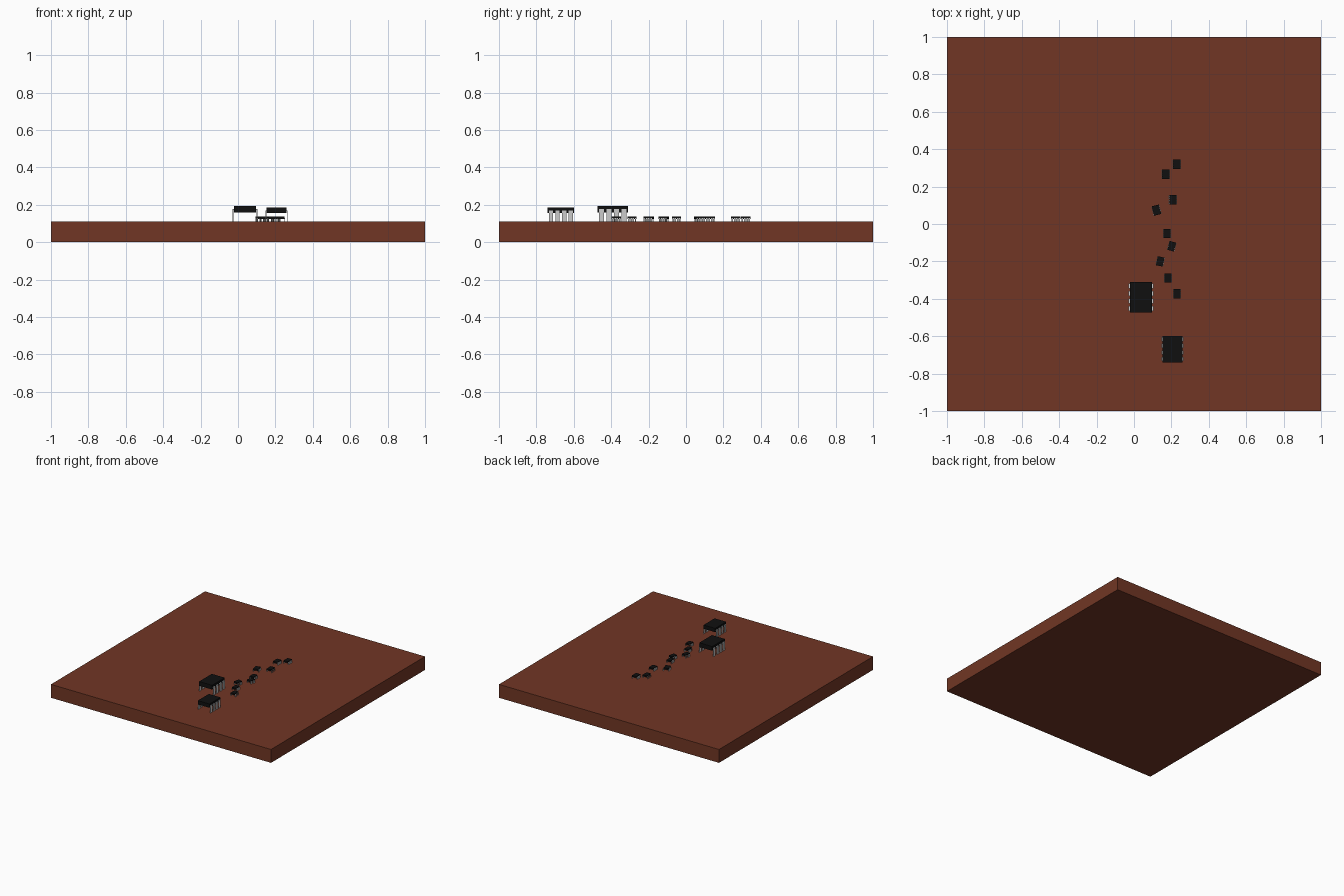
import bpy, bmesh, math
from mathutils import Matrix, Vector

if "Cube" in bpy.data.objects:
    bpy.data.objects.remove(bpy.data.objects["Cube"])


def material(name, rgb):
    m = bpy.data.materials.new(name)
    m.diffuse_color = (*rgb, 1)
    m.use_nodes = True
    m.node_tree.nodes["Principled BSDF"].inputs["Base Color"].default_value = m.diffuse_color
    return m


BROWN = material("board brown", (0.165, 0.037, 0.018))
BLACK = material("chip black", (0.005, 0.005, 0.005))
SILVER = material("pin silver", (0.60, 0.60, 0.60))
TOP = 0.11  # upper surface of the board


def boxes(name, spans, mat, loc=(0, 0, 0), angle=0):
    """One object made of axis-aligned boxes given as (low corner, high corner)."""
    bm = bmesh.new()
    for lo, hi in spans:
        lo, hi = Vector(lo), Vector(hi)
        mtx = Matrix.Translation((lo + hi) / 2) @ Matrix.Diagonal((*(hi - lo), 1))
        bmesh.ops.create_cube(bm, size=1, matrix=mtx)
    me = bpy.data.meshes.new(name)
    bm.to_mesh(me)
    bm.free()
    me.materials.append(mat)
    ob = bpy.data.objects.new(name, me)
    ob.location = loc
    ob.rotation_euler.z = math.radians(angle)
    bpy.context.collection.objects.link(ob)
    return ob


def chip(name, x, y, w, d, z0, z1, out, pin_w, angle=0):
    """Black body held above the board by four bent pins on each side."""
    loc = (x, y, TOP)
    boxes(name + "_body", [((-w/2, -d/2, z0), (w/2, d/2, z1))], BLACK, loc, angle)
    t = out * 0.6                      # pin thickness
    zm = z0 + (z1 - z0) * 0.5          # height where pins leave the body
    pins = []
    for s in (-1, 1):
        for i in range(4):
            py = d * (i - 1.5) * 0.245
            inner, edge, outer = s * (w/2 - t), s * (w/2 + out - t), s * (w/2 + out)
            for a, b, low, high in ((inner, outer, zm - t, zm), (edge, outer, 0, zm - t)):
                pins.append(((min(a, b), py - pin_w/2, low),
                             (max(a, b), py + pin_w/2, high)))
    boxes(name + "_pins", pins, SILVER, loc, angle)


# Board
boxes("board", [((-1, -1, 0), (1, 1, TOP))], BROWN)

# Two large raised chips
chip("large_chip", 0.037, -0.391, 0.117, 0.164, 0.049, 0.084, 0.008, 0.026)
chip("medium_chip", 0.206, -0.669, 0.105, 0.143, 0.045, 0.076, 0.006, 0.023)

# Trail of small chips
small = [(0.228, 0.320, 0), (0.170, 0.266, 0), (0.208, 0.130, 0),
         (0.120, 0.074, 15), (0.177, -0.051, 0), (0.202, -0.119, -15),
         (0.140, -0.200, -12), (0.182, -0.288, 0), (0.230, -0.373, 0)]
for i, (x, y, a) in enumerate(small):
    far = y > 0
    chip(f"small_chip_{i + 1}", x, y, 0.039 if far else 0.036, 0.052 if far else 0.049,
         0.014, 0.026, 0.003, 0.008, a)
